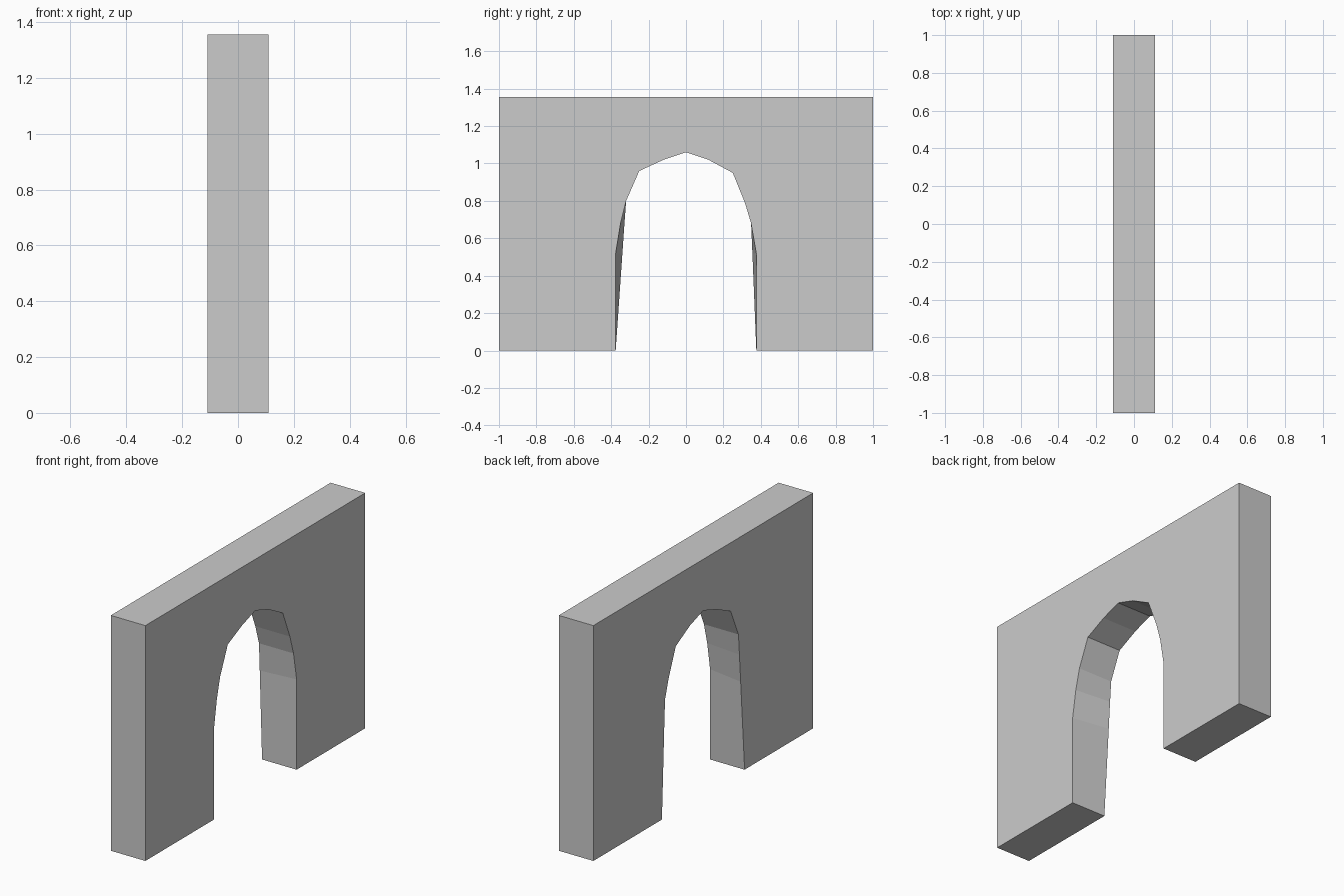
import bpy, bmesh

if "Cube" in bpy.data.objects:
    bpy.data.objects.remove(bpy.data.objects["Cube"])

HALF_T, HEIGHT = 0.11, 1.355

# Arch opening outlines (y, z); the jambs of the rear face taper straight up
crown = [(-0.32, 0.80), (-0.25, 0.96), (-0.12, 1.02), (0, 1.06),
         (0.12, 1.02), (0.25, 0.95), (0.315, 0.79), (0.348, 0.68)]
front = [(-0.376, 0), (-0.376, 0.52), (-0.35, 0.68)] + crown + [(0.376, 0.52), (0.376, 0)]
rear = [(-0.376, 0), (-0.34, 0.52), (-0.329, 0.68)] + crown + [(0.355, 0.52), (0.376, 0)]
outer = [(1, 0), (1, HEIGHT), (-1, HEIGHT), (-1, 0)]

# Arched wall: two flat faces joined around their rims
bm = bmesh.new()
a = [bm.verts.new((HALF_T, y, z)) for y, z in front + outer]
b = [bm.verts.new((-HALF_T, y, z)) for y, z in rear + outer]
bm.faces.new(a)
bm.faces.new(b[::-1])
for i in range(len(a)):
    j = (i + 1) % len(a)
    bm.faces.new((a[i], b[i], b[j], a[j]))
bmesh.ops.recalc_face_normals(bm, faces=bm.faces)
mesh = bpy.data.meshes.new("arched_wall")
bm.to_mesh(mesh)
bm.free()
bpy.context.collection.objects.link(bpy.data.objects.new("arched_wall", mesh))
